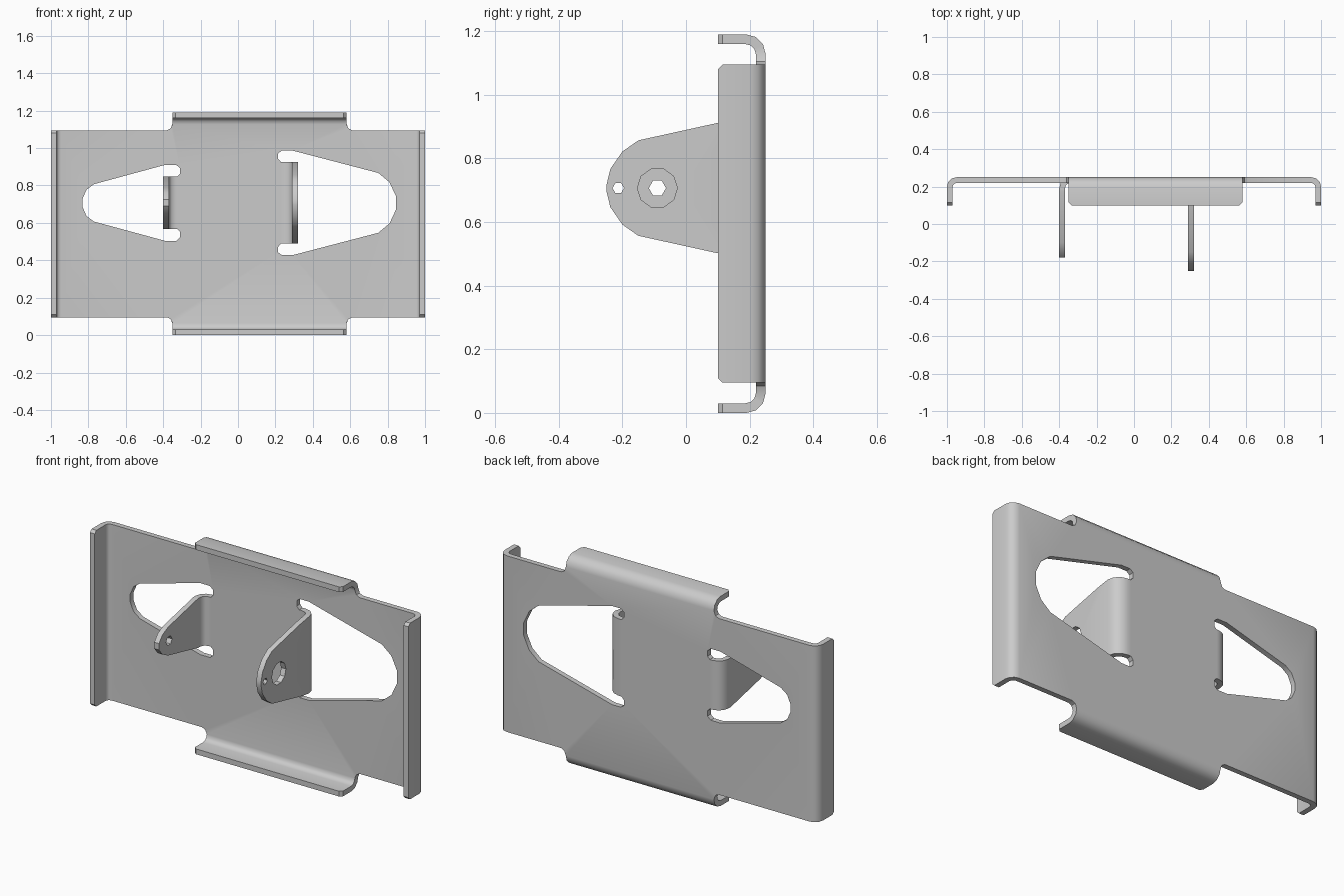
import bpy, bmesh
from math import sin, cos, pi, radians
from mathutils import Vector

if "Cube" in bpy.data.objects:
    bpy.data.objects.remove(bpy.data.objects["Cube"])

BACK = 0.25      # y of the rear face of the sheet
THICK = 0.03
MID = 0.595      # mid height of the plate
HUB = 0.707      # height of the tab axis
bm = bmesh.new()


def fill(loops, normal):
    """Fill an outline (first loop) with holes (other loops)."""
    edges = []
    for loop in loops:
        vs = [bm.verts.new(p) for p in loop]
        edges += [bm.edges.new((vs[i - 1], vs[i])) for i in range(len(vs))]
    bmesh.ops.triangle_fill(bm, use_beauty=True, use_dissolve=False,
                            edges=edges, normal=normal)


def mirrored(half, centre):
    """Upper half (x, height) -> closed loop mirrored about a height."""
    return ([(x, centre + h) for x, h in half] +
            [(x, centre - h) for x, h in reversed(half)])


def circle(d, r, n):
    return [(d + r * cos(2 * pi * i / n + pi), HUB + r * sin(2 * pi * i / n))
            for i in range(n)]


def fold(axis, start, sign, radius, outline, holes=()):
    """Bend the sheet forward at start, then add a flat (depth, s) outline."""
    def place(pos, d, s):
        return Vector((pos, BACK - d, s) if axis == 'x' else (s, BACK - d, pos))
    s0, s1 = outline[0][1], outline[-1][1]
    steps, prev = 3, None
    for i in range(steps + 1):
        a = pi / 2 * i / steps
        pos, d = start + sign * radius * sin(a), radius * (1 - cos(a))
        row = [bm.verts.new(place(pos, d, s)) for s in (s0, s1)]
        if prev:
            bm.faces.new((prev[0], prev[1], row[1], row[0]))
        prev = row
    flat = start + sign * radius
    normal = Vector((sign, 0, 0) if axis == 'x' else (0, 0, sign))
    fill([[place(flat, d, s) for d, s in loop] for loop in (outline, *holes)], normal)


# flat plate with two tapered cutouts and relief slots
edge = [(-0.95, -0.5), (-0.38, -0.5), (-0.36, -0.51), (-0.35, -0.535),
        (0.58, -0.535), (0.59, -0.51), (0.61, -0.5), (0.95, -0.5)]
cut_right = [(0.25, 0.218), (0.23, 0.218), (0.215, 0.235), (0.215, 0.265),
             (0.235, 0.28), (0.29, 0.28), (0.75, 0.16), (0.81, 0.11), (0.845, 0.035)]
cut_left = [(-0.34, 0.14), (-0.325, 0.14), (-0.31, 0.155), (-0.31, 0.185),
            (-0.33, 0.203), (-0.39, 0.203), (-0.77, 0.10), (-0.81, 0.07), (-0.832, 0.02)]
plate = [mirrored(edge, MID), mirrored(cut_right, HUB), mirrored(cut_left, HUB)]
fill([[Vector((x, BACK, z)) for x, z in loop] for loop in plate], Vector((0, 1, 0)))

# side, top and bottom flanges with clipped corners
for sign in (-1, 1):
    fold('x', sign * 0.95, sign, 0.05,
         mirrored([(0.05, 0.5), (0.135, 0.5), (0.15, 0.485)], MID))
    fold('z', MID + sign * 0.535, sign, 0.06,
         mirrored([(0.06, 0.465), (0.135, 0.465), (0.15, 0.45)], 0.115))

# pivot tabs folded out of the cutouts
fold('x', 0.25, 1, 0.07,
     mirrored([(0.07, 0.218), (0.15, 0.205), (0.40, 0.15), (0.45, 0.115),
               (0.488, 0.06), (0.50, 0.01)], HUB),
     [circle(0.34, 0.063, 10), circle(0.463, 0.018, 6)])
fold('x', -0.34, -1, 0.06,
     mirrored([(0.06, 0.14), (0.08, 0.14), (0.35, 0.08), (0.40, 0.055), (0.43, 0.018)], HUB),
     [circle(0.34, 0.027, 6)])

# weld the sheet and face it rearward
bmesh.ops.remove_doubles(bm, verts=bm.verts[:], dist=0.0005)
bmesh.ops.recalc_face_normals(bm, faces=bm.faces[:])
bm.normal_update()
if sum(f.normal.y * f.calc_area() for f in bm.faces) < 0:
    bmesh.ops.reverse_faces(bm, faces=bm.faces[:])

mesh = bpy.data.meshes.new("folded_bracket")
bm.to_mesh(mesh)
bm.free()
bracket = bpy.data.objects.new("folded_bracket", mesh)
bpy.context.collection.objects.link(bracket)

# sheet thickness grows inward
solid = bracket.modifiers.new("thickness", 'SOLIDIFY')
solid.thickness = THICK
solid.offset = -1
solid.use_even_offset = True
bpy.context.view_layer.objects.active = bracket
bracket.select_set(True)
bpy.ops.object.modifier_apply(modifier=solid.name)
bpy.ops.object.shade_smooth_by_angle(angle=radians(35))
